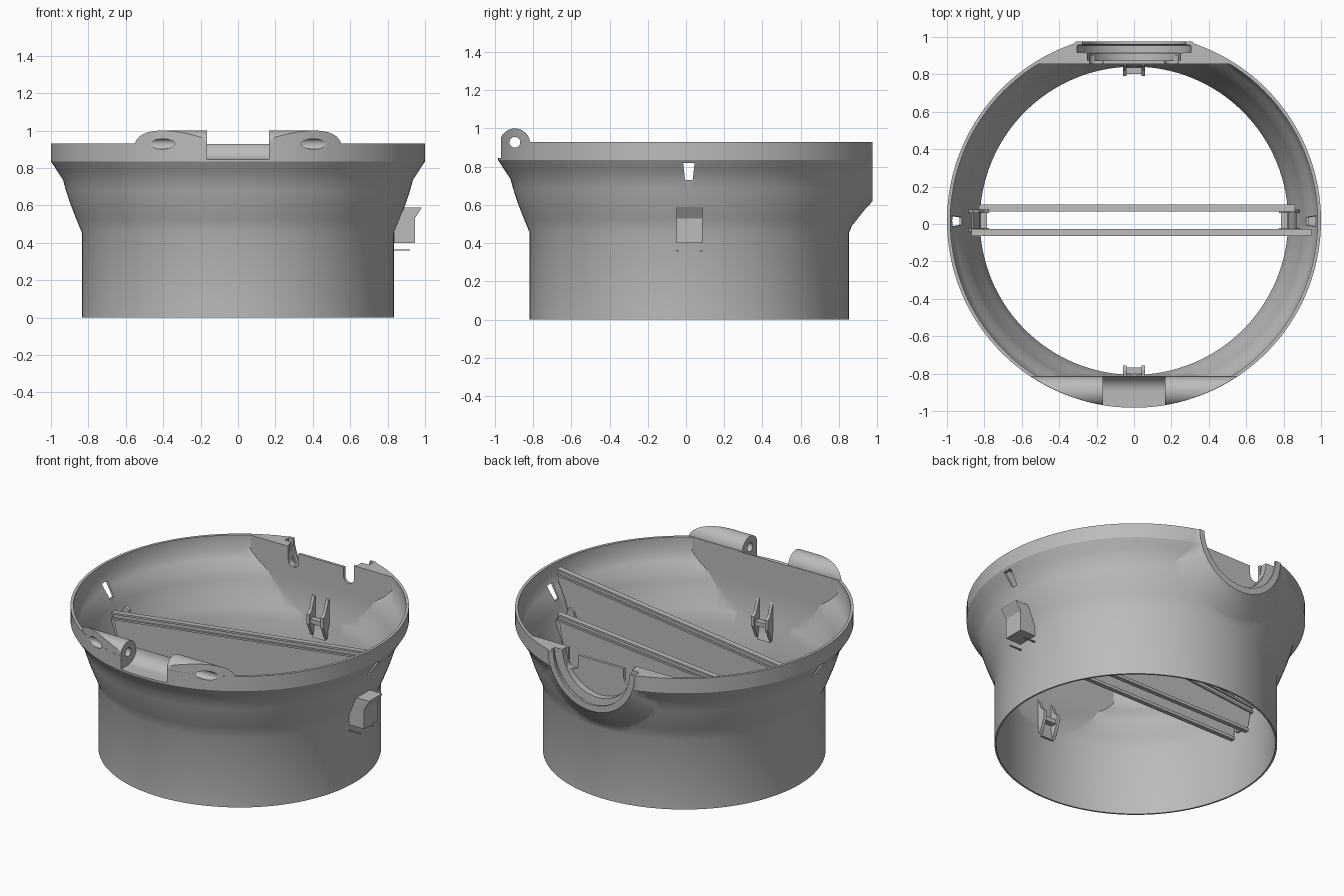
import bpy, bmesh, math
from mathutils import Matrix, Vector

if "Cube" in bpy.data.objects:
    bpy.data.objects.remove(bpy.data.objects["Cube"])

CY = 0.0175  # centre of the round body along y
gray = bpy.data.materials.new("plain gray")
gray.diffuse_color = (0.5, 0.5, 0.5, 1)
gray.use_nodes = True
gray.node_tree.nodes["Principled BSDF"].inputs["Base Color"].default_value = gray.diffuse_color


def finish(name, bm):
    bmesh.ops.recalc_face_normals(bm, faces=bm.faces[:])
    me = bpy.data.meshes.new(name)
    bm.to_mesh(me)
    bm.free()
    me.materials.append(gray)
    ob = bpy.data.objects.new(name, me)
    bpy.context.collection.objects.link(ob)
    return ob


def lathe(name, profile, axis_mat, n=128):
    """Closed solid of revolution from (radius, height) points."""
    bm = bmesh.new()
    rings = [[bm.verts.new(axis_mat @ Vector((r * math.cos(2 * math.pi * i / n),
              r * math.sin(2 * math.pi * i / n), h))) for i in range(n)] for r, h in profile]
    for a, b in zip(rings, rings[1:]):
        for i in range(n):
            j = (i + 1) % n
            bm.faces.new((a[i], a[j], b[j], b[i]))
    bm.faces.new(rings[0])
    bm.faces.new(rings[-1])
    return finish(name, bm)


def prism(name, pts, axis, lo, hi):
    """Extrude a polygon: axis 'x' takes (y, z) points, axis 'y' takes (x, z)."""
    bm = bmesh.new()

    def place(p, t):
        return (t, p[0], p[1]) if axis == 'x' else (p[0], t, p[1])
    a = [bm.verts.new(place(p, lo)) for p in pts]
    b = [bm.verts.new(place(p, hi)) for p in pts]
    bm.faces.new(a)
    bm.faces.new(b)
    for i in range(len(pts)):
        j = (i + 1) % len(pts)
        bm.faces.new((a[i], a[j], b[j], b[i]))
    return finish(name, bm)


def box(name, x0, x1, y0, y1, z0, z1):
    return prism(name, [(x0, z0), (x1, z0), (x1, z1), (x0, z1)], 'y', y0, y1)


def combine(ob, other, op):
    m = ob.modifiers.new(op, 'BOOLEAN')
    m.operation, m.solver, m.object = op, 'EXACT', other
    bpy.context.view_layer.objects.active = ob
    bpy.ops.object.modifier_apply(modifier=m.name)
    bpy.data.objects.remove(other, do_unlink=True)


def smooth(ob):
    bpy.ops.object.select_all(action='DESELECT')
    ob.select_set(True)
    bpy.context.view_layer.objects.active = ob
    bpy.ops.object.shade_smooth_by_angle(angle=math.radians(28))


up = Matrix.Translation((0, CY, 0))
along_x = Matrix.Rotation(math.radians(90), 4, 'Y')
along_y = Matrix.Rotation(math.radians(-90), 4, 'X')

# Collar body: straight pipe, concave flare, upright rim
body = lathe("collar_body", [(.835, 0), (.835, .455), (.866, .53), (.897, .61), (.92, .68),
                             (.935, .735), (.968, .785), (1, .835), (1, .93)], up)

# Round boss at the back, tapering outwards
boss = lathe("boss", [(.45, .857), (.43, .875), (.36, .93), (.295, .99)],
             Matrix.Translation((0, 0, .93)) @ along_y, 96)
combine(boss, box("trim", -1, 1, .5, 1.5, .9299, 2), 'DIFFERENCE')
combine(body, boss, 'UNION')

# Hinge ears at the front: round-topped bar trimmed to the rim circle
arc = [(-.895 + .08 * math.cos(math.pi * i / 20), .92 + .08 * math.sin(math.pi * i / 20))
       for i in range(21)]
ears = prism("ears", arc + [(-.975, .85), (-.815, .85)], 'x', -.6, .6)
combine(ears, lathe("trim", [(.999, .5), (.999, 1.2)], up), 'INTERSECT')
combine(body, ears, 'UNION')

# Hollow interior, flat at front and back
hollow = lathe("hollow", [(.824, -.1), (.824, .457), (.853, .53), (.884, .61), (.907, .68),
                          (.922, .735), (.955, .787), (.982, .84), (.982, 1.2)], up)
combine(hollow, box("trim", -2, 2, -.812, .856, -.5, 2), 'INTERSECT')
combine(body, hollow, 'DIFFERENCE')

# Flat back and stepped round recess
combine(body, box("trim", -2, 2, .9752, 2, -.5, 2), 'DIFFERENCE')
recess = lathe("recess", [(.25, .874), (.25, .915), (.305, .918), (.305, .955), (.275, .96), (.275, 1.1)],
               Matrix.Translation((0, 0, .935)) @ along_y, 96)
combine(body, recess, 'DIFFERENCE')

# Round-bottomed notches and lowered middle of the thin back wall
for s in (-1, 1):
    u = [(s * .2 + .037 * math.cos(math.pi * (1 + i / 12)), .84 + .037 * math.sin(math.pi * (1 + i / 12)))
         for i in range(13)]
    combine(body, prism("notch", u + [(s * .2 + .037, 1.1), (s * .2 - .037, 1.1)], 'y', .8, .9),
            'DIFFERENCE')
combine(body, box("wall_top", -.19, .19, .8, .9, .9, 1.1), 'DIFFERENCE')

# Gap between the ears with a hollow rounded floor, and the pin hole
gutter = [(-.895 + .082 * math.cos(-math.pi / 2 * i / 12), .927 + .082 * math.sin(-math.pi / 2 * i / 12))
          for i in range(13)]
combine(body, prism("gap", gutter + [(-1.1, .845), (-1.1, 1.2), (-.79, 1.2), (-.79, .927)],
                    'x', -.165, .165), 'DIFFERENCE')
combine(body, lathe("pin_hole", [(.028, -.8), (.028, .8)],
                    Matrix.Translation((0, -.895, .928)) @ along_x, 32), 'DIFFERENCE')

# Small slots high on both sides
for s in (-1, 1):
    x0, x1 = sorted((s * .86, s * 1.1))
    combine(body, prism("slot", [(-.015, .82), (-.005, .73), (.035, .73), (.045, .82)], 'x', x0, x1),
            'DIFFERENCE')
smooth(body)

# Two tall cross plates with sloping tops and edge rails
plates = (("front_plate", -.045, [(-.8, .37), (.8, .37), (.815, .455), (.9, .72), (.95, .83),
                                  (.95, .91), (-.87, .68), (-.815, .455)]),
          ("rear_plate", .085, [(-.8, .37), (.8, .37), (.815, .455), (.86, .69), (-.83, .53),
                                (-.815, .455)]))
for name, y, pts in plates:
    prism(name, pts, 'y', y - .007, y + .007)
    top = sorted(pts, key=lambda p: p[1] - .13 * p[0])
    left = min(pts, key=lambda p: p[0])
    right = max(pts, key=lambda p: p[0] + p[1])
    for d in (0, .035):
        prism(name + "_rail", [(left[0], left[1] - d - .012), (right[0], right[1] - d - .012),
                               (right[0], right[1] - d), (left[0], left[1] - d)],
              'y', y - .018, y + .018)
    box(name + "_foot", -.8, .8, y - .014, y + .014, .35, .37)

# Four inner brackets: two cheeks, a back plate and a cross bar
for k in range(4):
    parts = [prism("cheek", [(.815, .41), (.835, .47), (.885, .62), (.86, .68), (.83, .66),
                             (.80, .58), (.775, .56), (.775, .5)], 'y', y, y + .02)
             for y in (-.06, .04)]
    parts.append(prism("back", [(.81, .4), (.825, .4), (.835, .46), (.875, .57), (.86, .58)],
                       'y', -.045, .045))
    parts.append(box("bar", .785, .82, -.045, .045, .5, .53))
    turn = Matrix.Translation((0, CY, 0)) @ Matrix.Rotation(k * math.pi / 2, 4, 'Z')
    for p in parts:
        p.data.transform(turn)
        p.name = "bracket_" + p.name.split(".")[0]

# Spring clip sticking out on the right, with two thin prongs
prism("side_clip", [(.834, .4), (.945, .4), (.945, .53), (.98, .583), (.98, .59), (.89, .59),
                    (.87, .55), (.834, .46)], 'y', -.05, .085)
for y in (-.05, .075):
    box("clip_prong", .826, .92, y, y + .01, .358, .364)
